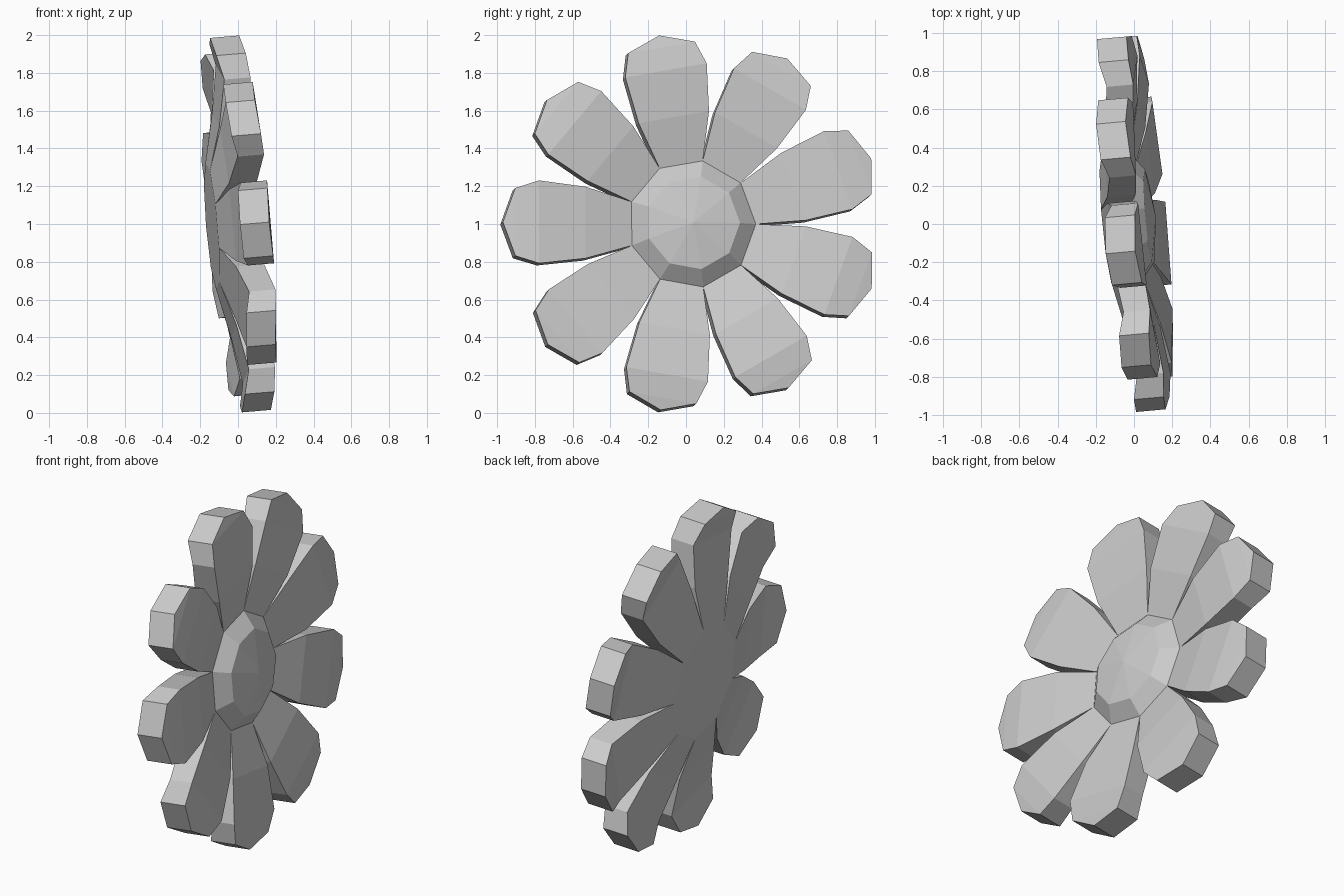
import bpy, bmesh
from math import cos, sin, radians
from mathutils import Matrix, Vector

if "Cube" in bpy.data.objects:
    bpy.data.objects.remove(bpy.data.objects["Cube"], do_unlink=True)

COUNT = 9
STEP = 360 / COUNT
RIM = 0.34          # hub corner radius
FRONT, BACK = 0.01, -0.14   # hub rim heights along the flower axis

# The flower faces +x, leaning slightly up and back
tilt = Vector((1, 0, 0)).rotation_difference(Vector((1, 0.09, 0.085)))
place = Matrix.Translation((0, 0.03, 1)) @ tilt.to_matrix().to_4x4()

grey = bpy.data.materials.new("light_grey")
grey.use_nodes = True
grey.diffuse_color = (0.6, 0.6, 0.6, 1)
grey.node_tree.nodes["Principled BSDF"].inputs["Base Color"].default_value = (0.6, 0.6, 0.6, 1)


def finish(name, bm, angle=0):
    bmesh.ops.recalc_face_normals(bm, faces=bm.faces)
    bm.transform(place @ Matrix.Rotation(radians(angle), 4, 'X'))
    mesh = bpy.data.meshes.new(name)
    bm.to_mesh(mesh)
    bm.free()
    mesh.materials.append(grey)
    obj = bpy.data.objects.new(name, mesh)
    bpy.context.collection.objects.link(obj)
    return obj


def ring(bm, radius, height):
    angles = [radians(STEP * (i + 0.5)) for i in range(COUNT)]
    # corners sit on the gaps between petals
    return [bm.verts.new((height, radius * cos(a), radius * sin(a))) for a in angles]


# Hub: faceted dome in front, flat disc behind
bm = bmesh.new()
outer, inner = ring(bm, RIM, FRONT), ring(bm, 0.25, 0.08)
apex = bm.verts.new((0.115, 0, 0))
for i in range(COUNT):
    j = (i + 1) % COUNT
    bm.faces.new((outer[i], outer[j], inner[j], inner[i]))
    bm.faces.new((inner[i], inner[j], apex))
finish("hub_dome", bm)

bm = bmesh.new()
face = bm.faces.new(ring(bm, RIM, BACK))
face.normal_update()
if face.normal.x > 0:
    face.normal_flip()
bm.transform(place)
mesh = bpy.data.meshes.new("hub_back")
bm.to_mesh(mesh)
bm.free()
mesh.materials.append(grey)
bpy.context.collection.objects.link(bpy.data.objects.new("hub_back", mesh))

# Petal stations: distance, half width, front height, back height
half = radians(STEP / 2)
STATIONS = [
    (RIM * cos(half), RIM * sin(half), FRONT, BACK),
    (0.57, 0.19, 0.07, -0.08),
    (0.82, 0.22, 0.10, -0.04),
    (0.945, 0.18, 0.087, -0.07),
]
TIP = (1.01, 0.075, -0.08)


def petal(name, angle):
    bm = bmesh.new()
    rows = []
    for r, w, front, back in STATIONS:
        rows.append([bm.verts.new(p) for p in
                     ((front, r, -w), (front, r, w), (back, r, w), (back, r, -w))])
    for a, b in zip(rows, rows[1:]):
        for k in range(4):
            n = (k + 1) % 4
            bm.faces.new((a[k], a[n], b[n], b[k]))
    # Pointed end
    r, front, back = TIP
    f, b = bm.verts.new((front, r, 0)), bm.verts.new((back, r, 0))
    fl, fr, br, bl = rows[-1]
    for verts in ((fl, fr, f), (br, bl, b), (fr, br, b, f), (bl, fl, f, b)):
        bm.faces.new(verts)
    return finish(name, bm, angle)


for i in range(COUNT):
    petal(f"petal_{i + 1}", 20 + STEP * i)

# Turn the hub so its corners match the petal gaps
turn = place @ Matrix.Rotation(half, 4, 'X') @ place.inverted()
for name in ("hub_dome", "hub_back"):
    bpy.data.objects[name].data.transform(turn)
